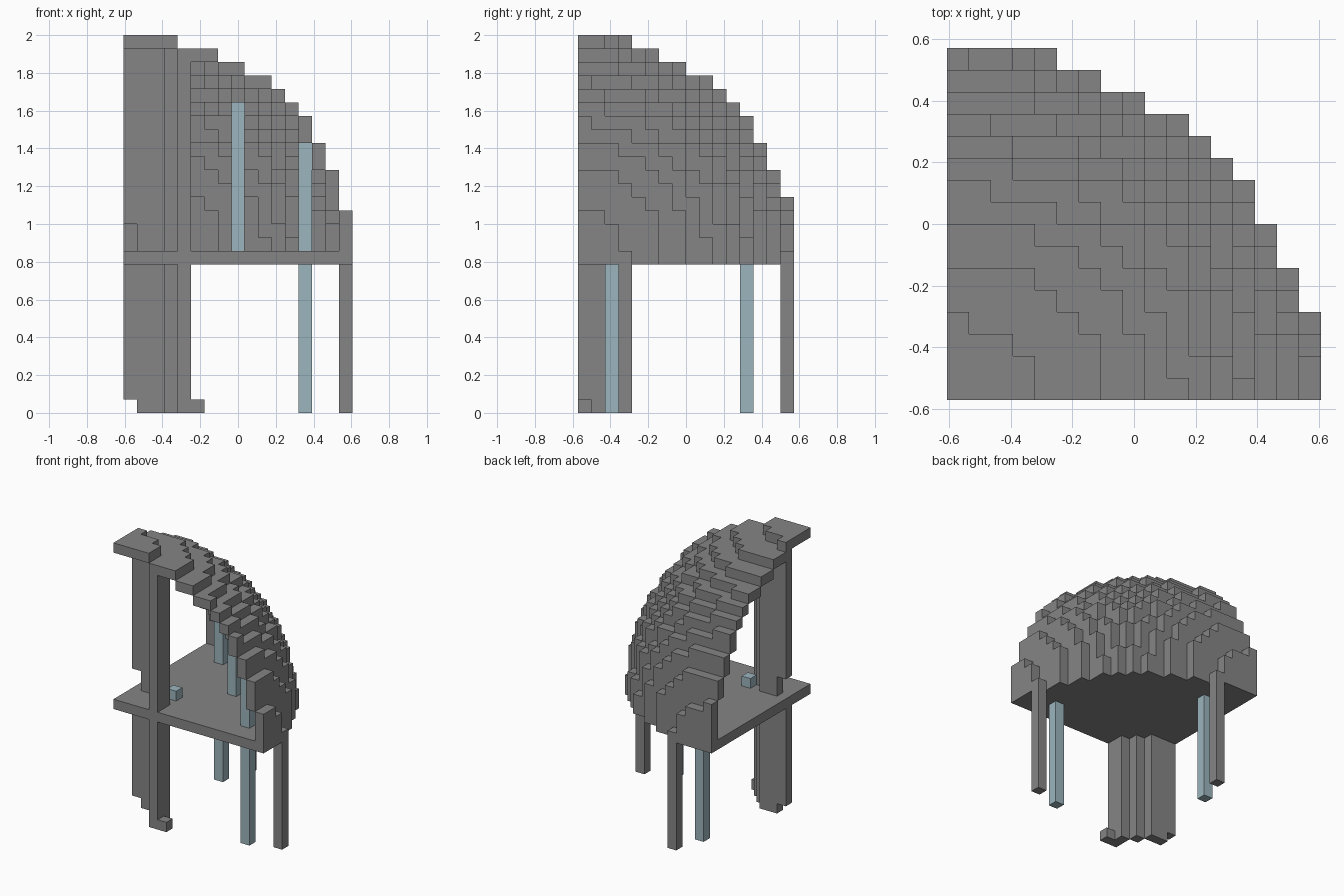
import bpy
import bmesh
from mathutils import Vector

cube = bpy.data.objects.get("Cube")
if cube:
    bpy.data.objects.remove(cube, do_unlink=True)

UNIT = 2 / 28                      # edge of one block
ORIGIN = Vector((-8.5, -9, 0))     # grid cell (0, 0, 0); rows in y start at 1
FLOOR = 11                         # floor layer, also the sphere's centre height
DOME_R, COLUMN_R = 16.5, 4.5


def material(name, color):
    m = bpy.data.materials.new(name)
    m.use_nodes = True
    m.diffuse_color = (*color, 1)
    bsdf = next(n for n in m.node_tree.nodes if n.type == 'BSDF_PRINCIPLED')
    bsdf.inputs["Base Color"].default_value = (*color, 1)
    return m


stone = material("grey_stone", (0.235, 0.235, 0.235))
glass = material("pale_blue_glass", (0.33, 0.46, 0.51))


def inside(radius, *p):
    return sum(c * c for c in p) <= radius * radius


def on_rim(radius, *p):
    """Inside, with at least one outward neighbour beyond the radius."""
    steps = [[c + (n == axis) for n, c in enumerate(p)] for axis in range(len(p))]
    return inside(radius, *p) and not all(inside(radius, *s) for s in steps)


def build_blocks(name, cells, mat):
    """Join unit blocks into one mesh, keeping only exposed faces."""
    cells = set(cells)
    bm = bmesh.new()
    verts = {}

    def vert(p):
        key = tuple(p)
        if key not in verts:
            verts[key] = bm.verts.new((ORIGIN + Vector(key)) * UNIT)
        return verts[key]

    for cell in cells:
        for axis in range(3):
            u, v = (axis + 1) % 3, (axis + 2) % 3
            for side in (0, 1):
                near = list(cell)
                near[axis] += 2 * side - 1
                if tuple(near) in cells:
                    continue
                loop = []
                for du, dv in ((0, 0), (1, 0), (1, 1), (0, 1)):
                    p = list(cell)
                    p[axis] += side
                    p[u] += du
                    p[v] += dv
                    loop.append(vert(p))
                bm.faces.new(loop if side else loop[::-1])
    mesh = bpy.data.meshes.new(name)
    bm.to_mesh(mesh)
    bm.free()
    mesh.materials.append(mat)
    bpy.context.collection.objects.link(bpy.data.objects.new(name, mesh))


def build_post(name, i, j, low, high, mat):
    """One square post from layer low up to layer high."""
    bm = bmesh.new()
    bmesh.ops.create_cube(bm, size=1)
    centre = ORIGIN + Vector((i + 0.5, j + 0.5, (low + high) / 2))
    for v in bm.verts:
        v.co = (Vector((v.co.x, v.co.y, v.co.z * (high - low))) + centre) * UNIT
    mesh = bpy.data.meshes.new(name)
    bm.to_mesh(mesh)
    bm.free()
    mesh.materials.append(mat)
    bpy.context.collection.objects.link(bpy.data.objects.new(name, mesh))


plan = [(i, j) for i in range(17) for j in range(1, 17)]

# Round floor slab, a quarter disc
build_blocks("floor_slab", [(i, j, FLOOR) for i, j in plan if inside(DOME_R, i, j)], stone)

# Hollow dome shell above the floor
dome = {(i, j, k + FLOOR) for i, j in plan for k in range(1, 17) if on_rim(DOME_R, i, j, k)}
build_blocks("dome_shell", dome, stone)

# Hollow core column, with a doorway gap, a worn foot and one loose foot block
ring = [(i, j) for i, j in plan if on_rim(COLUMN_R, i, j)]
column = {(i, j, k) for i, j in ring for k in range(27) if k != FLOOR} - dome
column -= {(0, 4, k) for k in (0, FLOOR + 1, FLOOR + 2)}
column.add((5, 1, 0))
build_blocks("core_column", column, stone)

# Mirrored outer legs and glass posts
for side, flip in (("right", False), ("back", True)):
    def at(a, b):
        return (b, a) if flip else (a, b)
    build_post(side + "_leg", *at(16, 4), 0, FLOOR, stone)
    build_post(side + "_lower_glass_post", *at(13, 3), 0, FLOOR, glass)
    build_post(side + "_upper_glass_post", *at(13, 3), FLOOR + 1, 20, glass)

# Diagonal glass post and low glass block beside the column
build_post("middle_glass_post", 8, 8, FLOOR + 1, 23, glass)
build_post("low_glass_block", 4, 4, FLOOR + 1, FLOOR + 2, glass)
